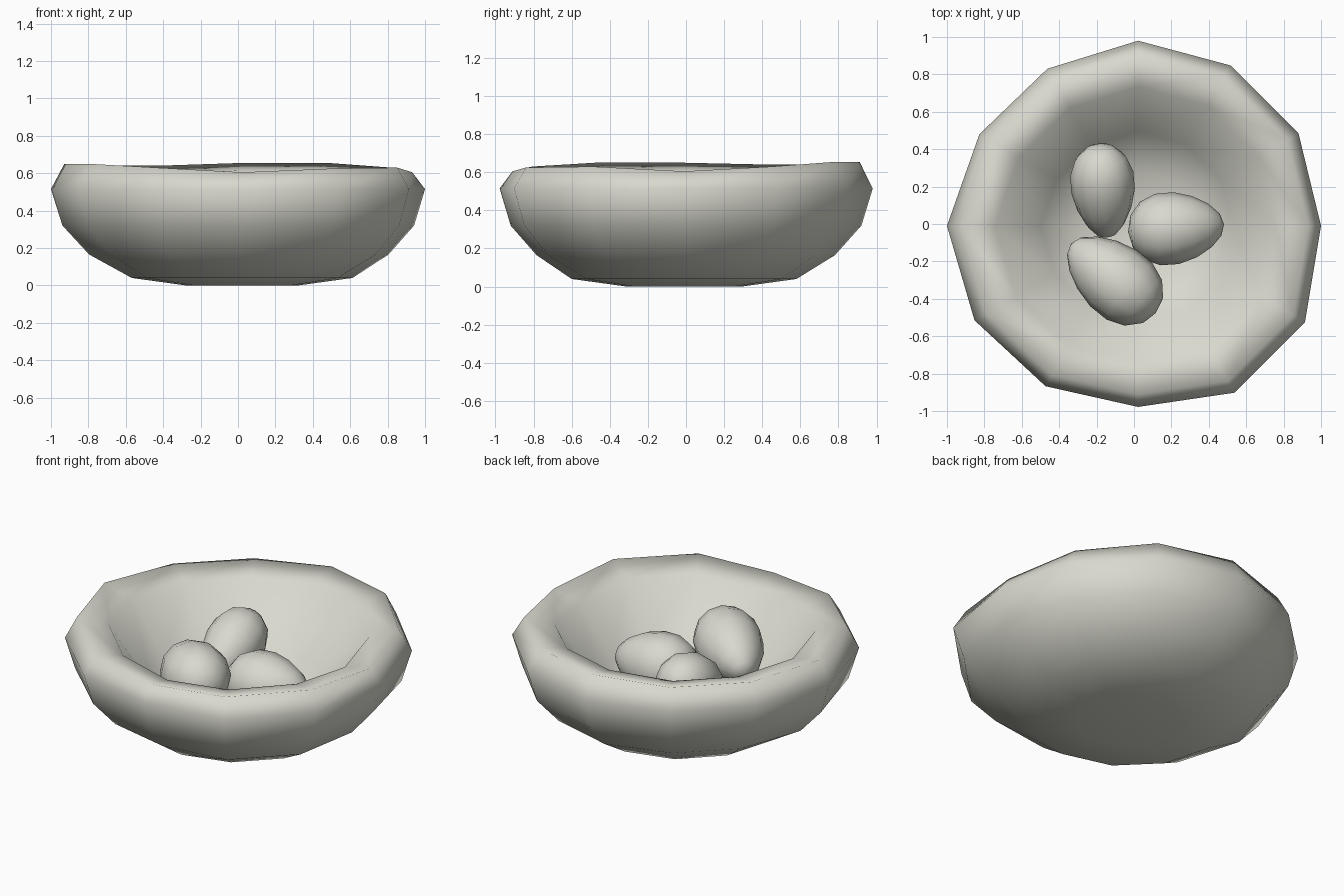
import bpy, bmesh, math
from mathutils import Vector

if "Cube" in bpy.data.objects:
    bpy.data.objects.remove(bpy.data.objects["Cube"])

mat = bpy.data.materials.new("pale warm grey")
mat.diffuse_color = (0.69, 0.69, 0.62, 1)
mat.use_nodes = True
mat.node_tree.nodes["Principled BSDF"].inputs["Base Color"].default_value = mat.diffuse_color


def finish(name, bm):
    bmesh.ops.recalc_face_normals(bm, faces=bm.faces)
    me = bpy.data.meshes.new(name)
    bm.to_mesh(me)
    bm.free()
    me.materials.append(mat)
    for p in me.polygons:
        p.use_smooth = True
    ob = bpy.data.objects.new(name, me)
    bpy.context.collection.objects.link(ob)
    return ob


def skin(bm, rings, start, end):
    """Join rings with quads and close both ends with a pole."""
    n = len(rings[0])
    a, b = bm.verts.new(start), bm.verts.new(end)
    for i in range(n):
        j = (i + 1) % n
        bm.faces.new((a, rings[0][j], rings[0][i]))
        bm.faces.new((b, rings[-1][i], rings[-1][j]))
        for lo, hi in zip(rings, rings[1:]):
            bm.faces.new((lo[i], lo[j], hi[j], hi[i]))


# Bowl: twelve-sided, hand-shaped wall with an uneven rim
CX, CY = 0.022, -0.01
profile = [(0.30, 0.0), (0.59, 0.04), (0.80, 0.165), (0.94, 0.32), (1.0, 0.515),
           (0.93, 0.615), (0.75, 0.575), (0.51, 0.265), (0.30, 0.14)]
wobble = [0.978, 0.99, 0.99, 0.99, 0.97, 0.98, 1.022, 1.01, 0.99, 0.968, 1.03, 1.03]
rim = [-0.01, 0.015, 0.04, 0.04, 0.025, 0.025, 0.035, 0.035, 0.015, -0.01, 0.01, 0.015]
bm = bmesh.new()
rings = []
for k, (r, z) in enumerate(profile):
    ring = []
    for i in range(12):
        a = math.tau * i / 12
        w = wobble[i] if k > 1 else 1
        dz = rim[i] if k in (5, 6) else 0
        ring.append(bm.verts.new((CX + r * w * math.cos(a), CY + r * w * math.sin(a), z + dz)))
    rings.append(ring)
skin(bm, rings, (CX, CY, 0), (CX, CY, 0.125))
finish("nest_bowl", bm)


# Eggs: tapered low-poly ovals, local +z is the narrow end
def egg(name, centre, narrow_dir, length, width):
    bm = bmesh.new()
    rings = []
    for k in range(1, 8):
        t = math.pi * k / 8
        r = width / 2 * math.sin(t) * (1 + 0.2 * math.cos(t))
        z = -length / 2 * math.cos(t)
        rings.append([bm.verts.new((r * math.cos(math.tau * i / 12),
                                    r * math.sin(math.tau * i / 12), z)) for i in range(12)])
    skin(bm, rings, (0, 0, -length / 2), (0, 0, length / 2))
    rot = Vector(narrow_dir).to_track_quat('Z', 'Y').to_matrix()
    bmesh.ops.rotate(bm, verts=bm.verts, matrix=rot)
    bmesh.ops.translate(bm, verts=bm.verts, vec=centre)
    finish(name, bm)


egg("egg_back", (-0.165, 0.175, 0.38), (0.08, -1, -0.40), 0.53, 0.34)
egg("egg_right", (0.225, -0.022, 0.315), (1, 0.08, 0.03), 0.515, 0.385)
egg("egg_front", (-0.11, -0.29, 0.405), (-0.78, 0.64, -0.12), 0.59, 0.39)
